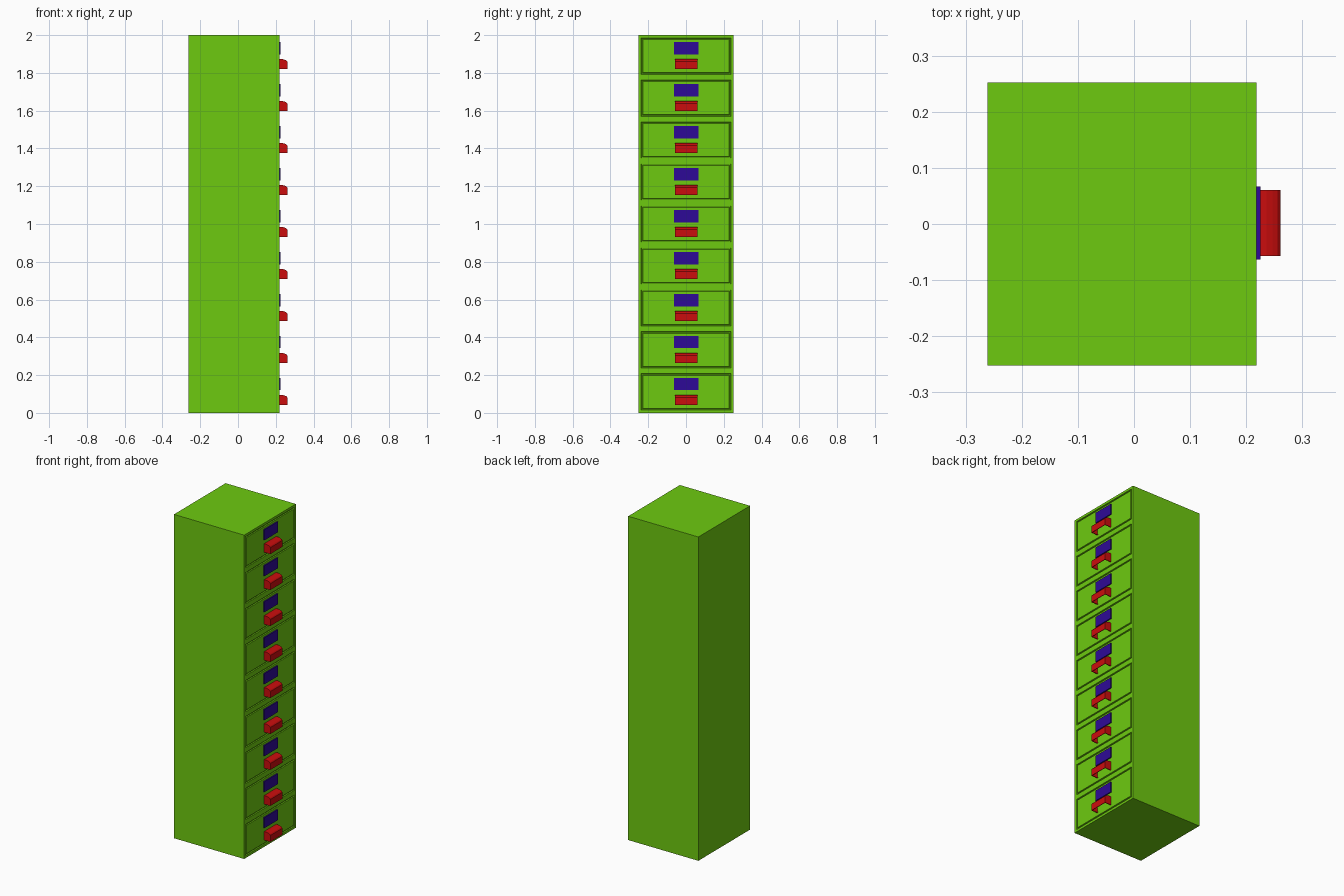
import bpy, bmesh
from mathutils import Matrix, Vector

cube = bpy.data.objects.get("Cube")
if cube:
    bpy.data.objects.remove(cube, do_unlink=True)

COUNT = 9
STEP = 2.0 / COUNT            # height of one drawer
BACK, FACE = -0.261, 0.2185   # cabinet extent along x
HALF_WIDTH = 0.252
MID = 0.002                   # handle and label centre along y


def material(name, colour):
    mat = bpy.data.materials.new(name)
    mat.use_nodes = True
    mat.diffuse_color = colour
    mat.node_tree.nodes["Principled BSDF"].inputs["Base Color"].default_value = colour
    return mat


green = material("lime green", (0.155, 0.59, 0.005, 1))
red = material("handle red", (0.6, 0.004, 0.004, 1))
blue = material("label blue", (0.027, 0.003, 0.31, 1))


def mesh_from(bm, name, mat):
    bmesh.ops.recalc_face_normals(bm, faces=bm.faces)
    mesh = bpy.data.meshes.new(name)
    bm.to_mesh(mesh)
    bm.free()
    mesh.materials.append(mat)
    return mesh


def add_box(bm, low, high):
    low, high = Vector(low), Vector(high)
    place = Matrix.Translation((low + high) / 2) @ Matrix.Diagonal((*(high - low), 1))
    bmesh.ops.create_cube(bm, size=1, matrix=place)


def drawer_mesh():
    # Box whose +x face carries a shallow rectangular groove
    bm = bmesh.new()
    add_box(bm, (BACK, -HALF_WIDTH, 0), (FACE, HALF_WIDTH, STEP))
    bm.normal_update()
    front = max(bm.faces, key=lambda f: f.calc_center_median().x)
    for width, depth in ((0.021, 0), (0.003, -0.006), (0.006, 0), (0.003, 0.006)):
        bmesh.ops.inset_region(bm, faces=[front], thickness=width, depth=depth)
    return mesh_from(bm, "drawer", green)


def handle_mesh():
    # Cup pull: rounded top and front with end walls, open below
    bm = bmesh.new()
    profile = [(FACE, 0.042), (FACE, 0.095), (0.236, 0.095), (0.247, 0.092),
               (0.256, 0.088), (0.261, 0.082), (0.261, 0.042)]
    ends = [[bm.verts.new((x, MID + y, z)) for x, z in profile] for y in (-0.059, 0.059)]
    for end in ends:
        bm.faces.new(end)
    for i in range(1, len(profile) - 1):
        bm.faces.new((ends[0][i], ends[0][i + 1], ends[1][i + 1], ends[1][i]))
    return mesh_from(bm, "handle", red)


def label_mesh():
    bm = bmesh.new()
    add_box(bm, (FACE, MID - 0.065, 0.12), (0.2255, MID + 0.065, 0.185))
    return mesh_from(bm, "label", blue)


drawer, handle, label = drawer_mesh(), handle_mesh(), label_mesh()

# Stack of identical drawers, each with a label and a handle
for i in range(COUNT):
    for mesh in (drawer, handle, label):
        obj = bpy.data.objects.new(f"{mesh.name}_{i + 1}", mesh)
        obj.location.z = i * STEP
        bpy.context.collection.objects.link(obj)
        if mesh == handle:
            shell = obj.modifiers.new("shell", 'SOLIDIFY')
            shell.thickness = 0.005
            shell.offset = -1
